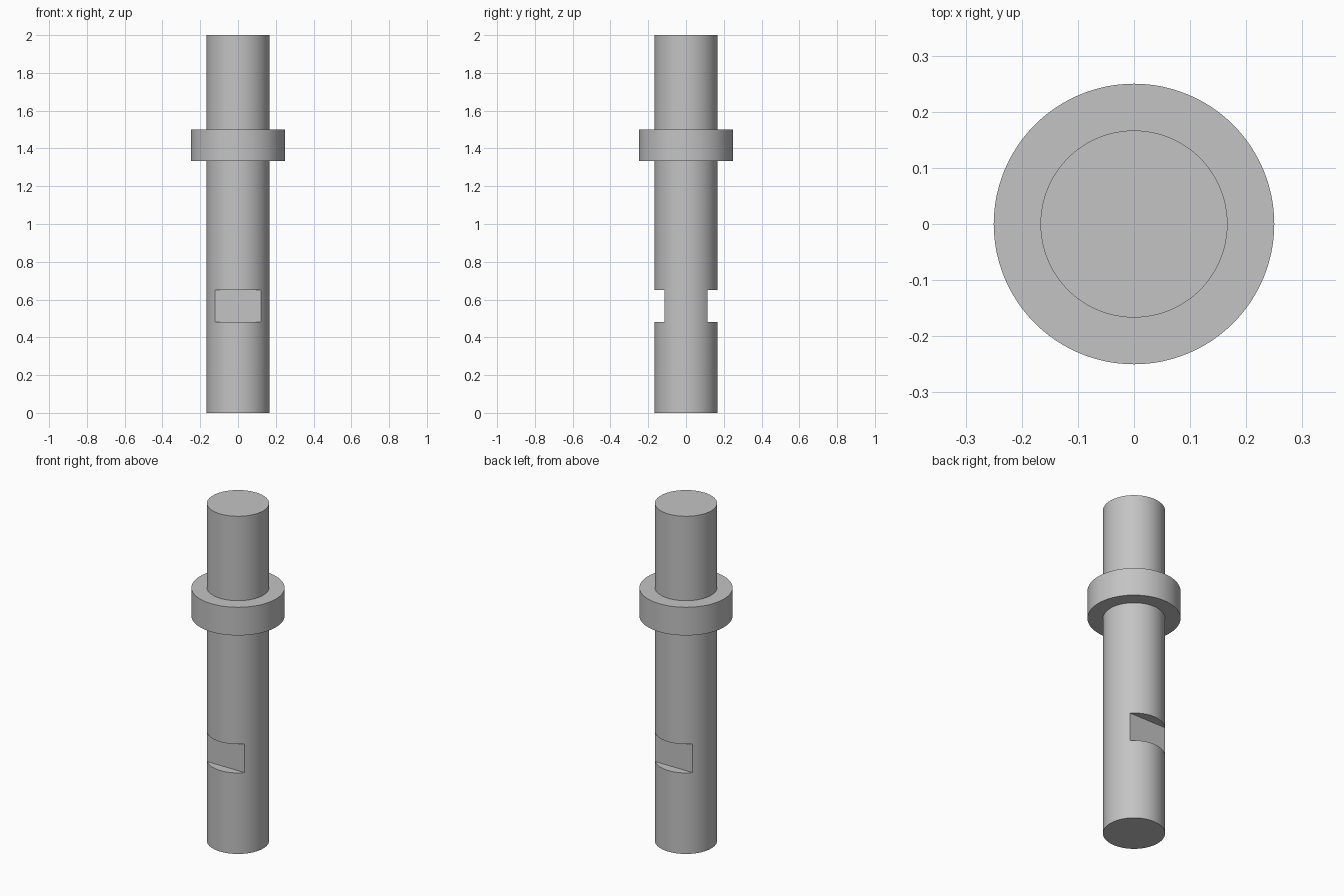
import bpy, bmesh, math
from mathutils import Matrix

if "Cube" in bpy.data.objects:
    bpy.data.objects.remove(bpy.data.objects["Cube"], do_unlink=True)

SHAFT_R, COLLAR_R = 1 / 6, 0.25
COLLAR_Z = (1.333, 1.5)
SLOT_Z = (0.48, 0.65)
FLAT_Y = 0.113
SEGMENTS = 96

grey = bpy.data.materials.new("plain grey")
grey.use_nodes = True
grey.diffuse_color = (0.55, 0.55, 0.55, 1)
grey.node_tree.nodes["Principled BSDF"].inputs["Base Color"].default_value = grey.diffuse_color


def add_object(name, bm):
    mesh = bpy.data.meshes.new(name)
    bmesh.ops.recalc_face_normals(bm, faces=bm.faces)
    bm.to_mesh(mesh)
    bm.free()
    mesh.materials.append(grey)
    obj = bpy.data.objects.new(name, mesh)
    bpy.context.collection.objects.link(obj)
    return obj


def lathe(name, profile):
    """Revolve (radius, height) points around the z axis."""
    bm = bmesh.new()
    verts = [bm.verts.new((r, 0, z)) for r, z in profile]
    edges = [bm.edges.new(pair) for pair in zip(verts, verts[1:])]
    bmesh.ops.spin(bm, geom=verts + edges, cent=(0, 0, 0), axis=(0, 0, 1),
                   angle=math.tau, steps=SEGMENTS, use_merge=True)
    bmesh.ops.remove_doubles(bm, verts=bm.verts, dist=1e-5)
    # close both ends with flat discs
    bmesh.ops.holes_fill(bm, edges=[e for e in bm.edges if e.is_boundary], sides=0)
    return add_object(name, bm)


# Round shaft with its collar
pin = lathe("shaft_with_collar", [
    (SHAFT_R, 0), (SHAFT_R, COLLAR_Z[0]), (COLLAR_R, COLLAR_Z[0]),
    (COLLAR_R, COLLAR_Z[1]), (SHAFT_R, COLLAR_Z[1]), (SHAFT_R, 2)])

# Wrench flats cut into the front and back
bm = bmesh.new()
depth = 0.2
for side in (-1, 1):
    place = Matrix.Translation((0, side * (FLAT_Y + depth / 2), sum(SLOT_Z) / 2))
    size = Matrix.Diagonal((0.6, depth, SLOT_Z[1] - SLOT_Z[0], 1))
    bmesh.ops.create_cube(bm, size=1, matrix=place @ size)
cutter = add_object("flats_cutter", bm)
cutter.hide_render = True

cut = pin.modifiers.new("wrench flats", 'BOOLEAN')
cut.operation = 'DIFFERENCE'
cut.solver = 'EXACT'
cut.object = cutter

bpy.ops.object.select_all(action='DESELECT')
bpy.context.view_layer.objects.active = pin
pin.select_set(True)
bpy.ops.object.modifier_apply(modifier=cut.name)
bpy.data.objects.remove(cutter, do_unlink=True)

# Smooth round walls, crisp rims
bpy.ops.object.shade_smooth_by_angle(angle=math.radians(30))
